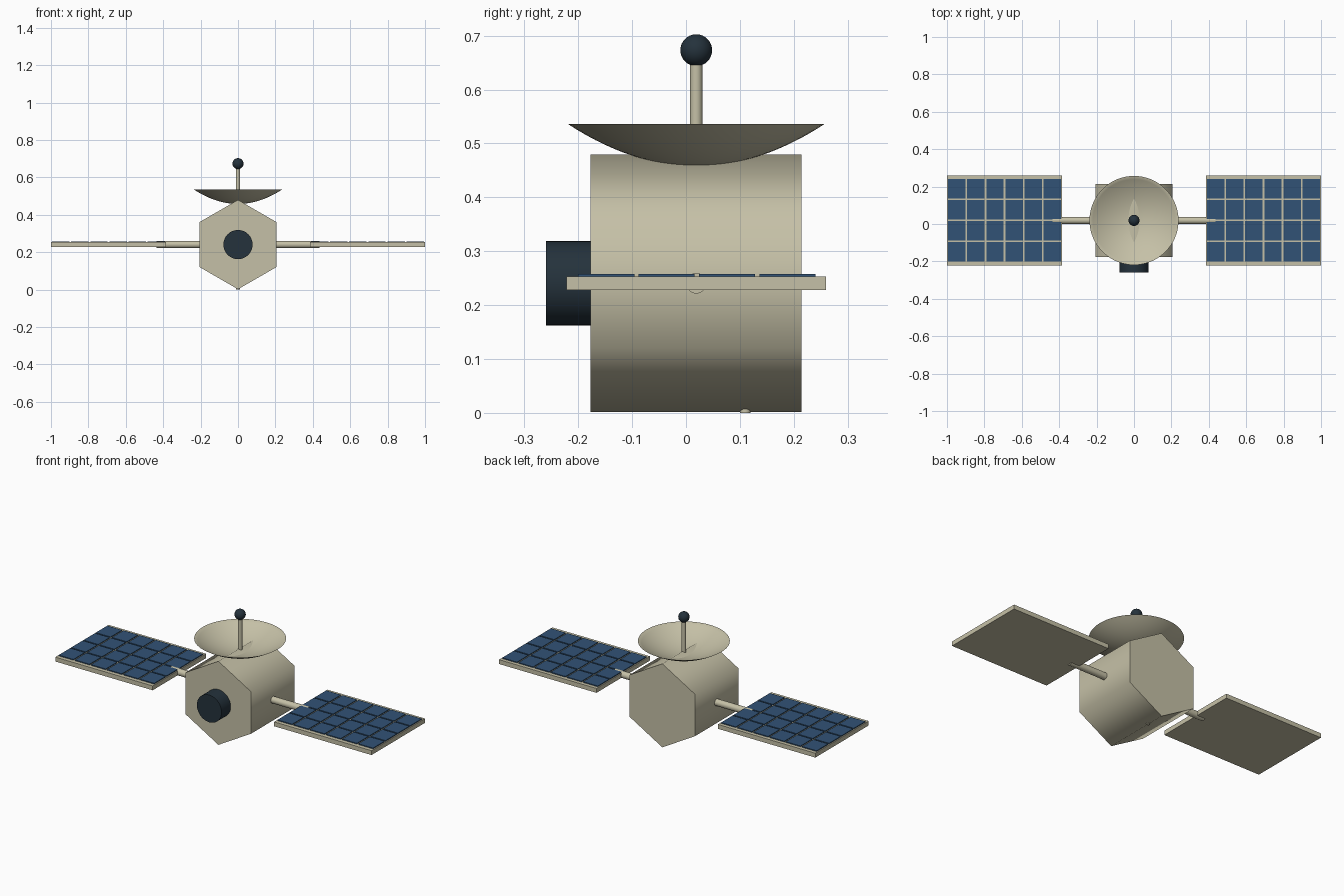
import bpy, bmesh, math
from mathutils import Matrix, Vector

if "Cube" in bpy.data.objects:
    bpy.data.objects.remove(bpy.data.objects["Cube"])


def material(name, rgb):
    m = bpy.data.materials.new(name)
    m.diffuse_color = (*rgb, 1)
    m.use_nodes = True
    m.node_tree.nodes["Principled BSDF"].inputs["Base Color"].default_value = m.diffuse_color
    return m


CREAM = material("cream", (0.56, 0.53, 0.385))
BLUE = material("solar blue", (0.031, 0.085, 0.18))
DARK = material("dark slate", (0.018, 0.032, 0.045))
CY, CZ = 0.019, 0.2405          # shared centre line of the craft


def finish(bm, name, mat, angle=None):
    bmesh.ops.recalc_face_normals(bm, faces=bm.faces)
    me = bpy.data.meshes.new(name)
    bm.to_mesh(me)
    bm.free()
    me.materials.append(mat)
    ob = bpy.data.objects.new(name, me)
    bpy.context.collection.objects.link(ob)
    if angle:
        bpy.ops.object.select_all(action='DESELECT')
        ob.select_set(True)
        bpy.context.view_layer.objects.active = ob
        bpy.ops.object.shade_smooth_by_angle(angle=math.radians(angle))
    return ob


def rod(name, a, b, r, mat, sides=32, angle=40, turn=0.0):
    """Capped cylinder from point a to point b."""
    a, b = Vector(a), Vector(b)
    d = b - a
    rot = Vector((0, 0, 1)).rotation_difference(d).to_matrix().to_4x4()
    bm = bmesh.new()
    bmesh.ops.create_cone(bm, cap_ends=True, segments=sides, radius1=r, radius2=r, depth=d.length,
                          matrix=Matrix.Translation((a + b) / 2) @ rot @ Matrix.Rotation(turn, 4, 'Z'))
    return finish(bm, name, mat, angle)


def add_box(bm, x0, x1, y0, y1, z0, z1):
    m = Matrix.Translation(((x0 + x1) / 2, (y0 + y1) / 2, (z0 + z1) / 2)) @ \
        Matrix.Diagonal((x1 - x0, y1 - y0, z1 - z0, 1))
    bmesh.ops.create_cube(bm, size=1, matrix=m)


# hexagonal body with a ridge on top, softly shaded around its sides
bm = bmesh.new()
rings = [[bm.verts.new((0.239 * math.sin(k * math.pi / 3), y, CZ + 0.239 * math.cos(k * math.pi / 3)))
          for k in range(6)] for y in (-0.177, 0.214)]
for ring in rings:
    bm.faces.new(ring)
for k in range(6):
    j = (k + 1) % 6
    bm.faces.new((rings[0][k], rings[0][j], rings[1][j], rings[1][k]))
finish(bm, "body", CREAM, 65)

# camera on the front and small peg under the belly
rod("camera", (0, -0.26, CZ), (0, -0.17, CZ), 0.078, DARK, 48)
rod("belly_peg", (0, 0.11, 0), (0, 0.11, 0.06), 0.010, CREAM, 16)

# dish: thin shallow shell spun around the mast
bm = bmesh.new()
R, Z0, H, T = 0.238, 0.458, 0.078, 0.003
radii = [R * i / 14 for i in range(15)]
profile = [(r, Z0 + H * (r / R) ** 2) for r in radii]
profile += [(r * 0.993, Z0 + T + (H - T) * (r / R) ** 2) for r in reversed(radii)]
pts = [bm.verts.new((r, CY, z)) for r, z in profile]
edges = [bm.edges.new(p) for p in zip(pts, pts[1:])]
bmesh.ops.spin(bm, geom=pts + edges, cent=(0, CY, 0), axis=(0, 0, 1),
               angle=math.tau, steps=64)
bmesh.ops.remove_doubles(bm, verts=bm.verts, dist=1e-5)
finish(bm, "dish", CREAM, 40)

# antenna mast and ball
rod("antenna_mast", (0, CY, 0.455), (0, CY, 0.66), 0.0115, CREAM, 24)
bm = bmesh.new()
bmesh.ops.create_uvsphere(bm, u_segments=32, v_segments=16, radius=0.0295,
                          matrix=Matrix.Translation((0, CY, 0.673)))
finish(bm, "antenna_ball", DARK, 60)

# solar wings on both sides
COLS, ROWS = 6, 4
PX, PY = 0.1022, 0.112
for s, side in ((-1, "left"), (1, "right")):
    rod(side + "_arm", (s * 0.19, CY, CZ), (s * 0.435, CY, CZ), 0.019, CREAM)
    bm = bmesh.new()
    add_box(bm, *sorted((s * 0.384, s * 1.0)), -0.222, 0.26, 0.228, 0.253)
    finish(bm, side + "_panel", CREAM)
    bm = bmesh.new()
    for i in range(COLS):
        for j in range(ROWS):
            x = s * (0.692 + (i - (COLS - 1) / 2) * PX)
            y = CY + 0.001 + (j - (ROWS - 1) / 2) * PY
            add_box(bm, x - 0.0465, x + 0.0465, y - 0.052, y + 0.052, 0.252, 0.258)
    finish(bm, side + "_solar_cells", BLUE)
